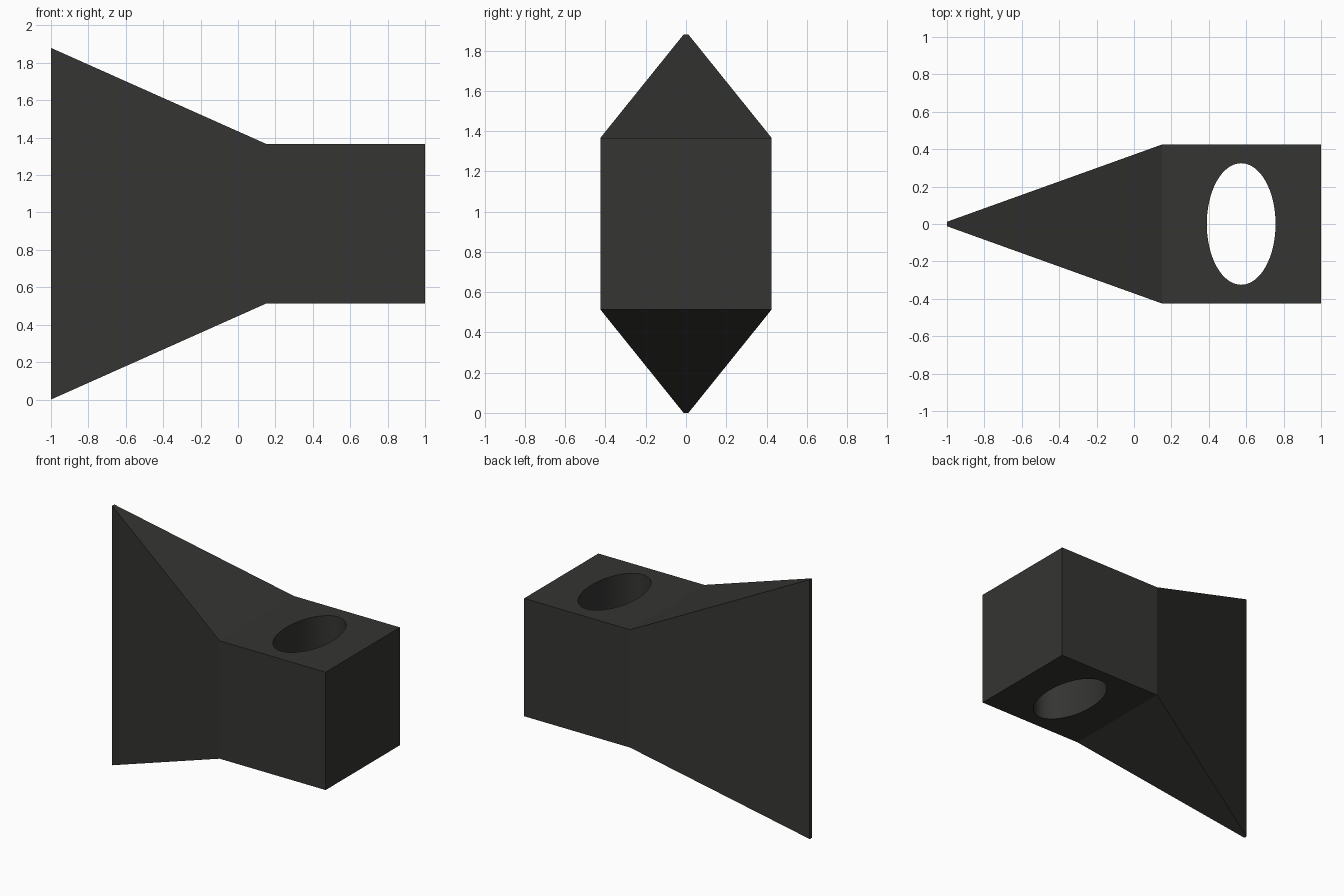
import bpy, bmesh

if "Cube" in bpy.data.objects:
    bpy.data.objects.remove(bpy.data.objects["Cube"])

MID_Z = 0.94
# Cross-sections along x: (x, half width, half height)
SECTIONS = [(-1.0, 0.012, 0.94), (0.15, 0.425, 0.427), (1.0, 0.425, 0.427)]

# Axe head: rectangular rings bridged from the cutting edge to the poll
bm = bmesh.new()
rings = [[bm.verts.new((x, sy * w, MID_Z + sz * h))
          for sy, sz in ((-1, -1), (1, -1), (1, 1), (-1, 1))]
         for x, w, h in SECTIONS]
for a, b in zip(rings, rings[1:]):
    for i in range(4):
        j = (i + 1) % 4
        bm.faces.new((a[i], a[j], b[j], b[i]))
bm.faces.new(rings[0])
bm.faces.new(rings[-1])
bmesh.ops.recalc_face_normals(bm, faces=bm.faces)
mesh = bpy.data.meshes.new("axe_head")
bm.to_mesh(mesh)
bm.free()
head = bpy.data.objects.new("axe_head", mesh)
bpy.context.collection.objects.link(head)

# Dark steel
steel = bpy.data.materials.new("dark_steel")
steel.diffuse_color = (0.035, 0.035, 0.033, 1)
steel.use_nodes = True
steel.node_tree.nodes["Principled BSDF"].inputs["Base Color"].default_value = steel.diffuse_color
mesh.materials.append(steel)

# Oval handle eye, cut right through
bpy.ops.mesh.primitive_cylinder_add(vertices=64, radius=1, depth=2,
                                    location=(0.573, 0, MID_Z))
cutter = bpy.context.object
cutter.name = "eye_cutter"
cutter.scale = (0.184, 0.325, 1)
cutter.hide_render = True
cutter.data.materials.append(steel)

eye = head.modifiers.new("handle_eye", 'BOOLEAN')
eye.operation = 'DIFFERENCE'
eye.solver = 'EXACT'
eye.object = cutter
bpy.ops.object.select_all(action='DESELECT')
head.select_set(True)
bpy.context.view_layer.objects.active = head
bpy.ops.object.modifier_apply(modifier=eye.name)
bpy.data.objects.remove(cutter)

# Flat faces outside, smooth wall inside the eye
bpy.ops.object.shade_smooth_by_angle(angle=0.25)
